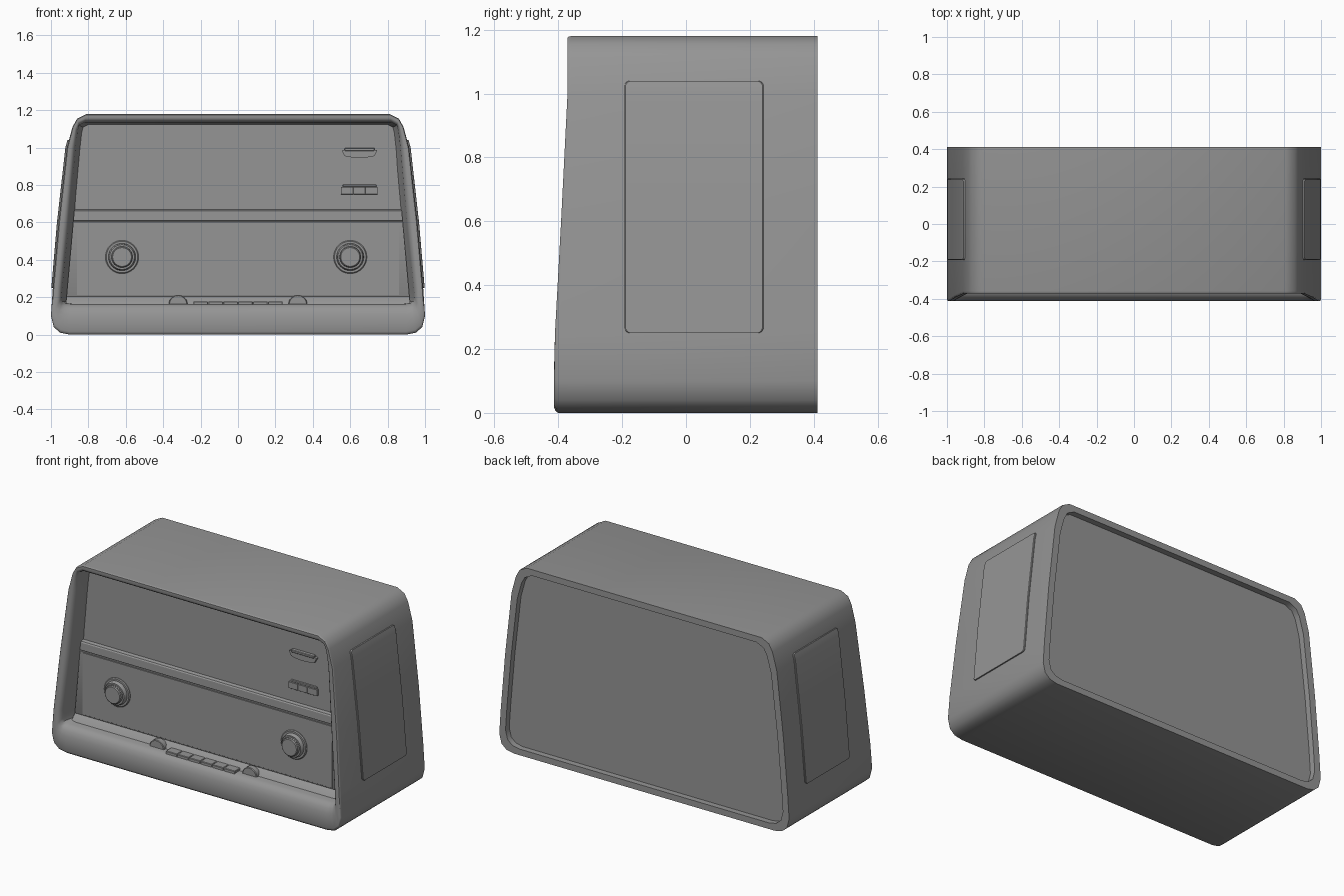
import bpy, bmesh, math

cube = bpy.data.objects.get("Cube")
if cube:
    bpy.data.objects.remove(cube, do_unlink=True)

GREY = (0.3, 0.3, 0.3, 1)
mat = bpy.data.materials.new("neutral grey")
mat.use_nodes = True
mat.diffuse_color = GREY
mat.node_tree.nodes["Principled BSDF"].inputs["Base Color"].default_value = GREY


def make(name, bm, angle=30):
    """Turn a bmesh into a finished, shaded object."""
    bmesh.ops.recalc_face_normals(bm, faces=bm.faces)
    mesh = bpy.data.meshes.new(name)
    bm.to_mesh(mesh)
    bm.free()
    mesh.materials.append(mat)
    obj = bpy.data.objects.new(name, mesh)
    bpy.context.collection.objects.link(obj)
    bpy.ops.object.select_all(action='DESELECT')
    obj.select_set(True)
    bpy.context.view_layer.objects.active = obj
    bpy.ops.object.shade_smooth_by_angle(angle=math.radians(angle))
    return obj


def loft(name, loops, cap=True, closed=True, angle=30):
    """Skin a list of equally long point loops."""
    bm = bmesh.new()
    rows = [[bm.verts.new(p) for p in loop] for loop in loops]
    n = len(rows[0])
    for a, b in zip(rows, rows[1:]):
        for i in range(n if closed else n - 1):
            j = (i + 1) % n
            bm.faces.new((a[i], a[j], b[j], b[i]))
    if cap:
        bm.faces.new(rows[0])
        bm.faces.new(rows[-1])
    return make(name, bm, angle)


def lathe(name, profile, x, y, z, steps=40):
    """Spin (radius, forward offset) pairs around an axis along y."""
    turns = [math.tau * i / steps for i in range(steps)]
    return loft(name, [[(x + r * math.cos(a), y - d, z + r * math.sin(a))
                        for a in turns] for r, d in profile])


def box(name, x0, x1, y0, y1, z0, z1, bevel=0.003):
    bm = bmesh.new()
    bmesh.ops.create_cube(bm, size=1)
    for v in bm.verts:
        v.co = (x0 + (x1 - x0) * (v.co.x + 0.5), y0 + (y1 - y0) * (v.co.y + 0.5),
                z0 + (z1 - z0) * (v.co.z + 0.5))
    bmesh.ops.bevel(bm, geom=bm.edges[:], offset=bevel, segments=1, affect='EDGES', profile=0.5)
    return make(name, bm)


# Half outlines of the case and of its front opening, bottom to top
OUTER = [(0, 0), (.9, 0), (.95, .01), (.985, .04), (1, .1), (.99, .25), (.96, .6),
         (.915, 1), (.885, 1.11), (.86, 1.155), (.81, 1.18), (0, 1.18)]
INNER = [(0, .165), (.9, .165), (.925, .168), (.938, .177), (.941, .2), (.936, .25), (.9, .6),
         (.865, 1), (.855, 1.09), (.848, 1.118), (.82, 1.132), (0, 1.132)]


def front(z):
    """Depth of the leaning front edge at a height."""
    return -0.413 + 0.042 * min(1, max(0, (z - 0.2) / 0.77))


def ring(half, depth):
    full = half + [(-x, z) for x, z in half[-2:0:-1]]
    return [(x, depth(z), z) for x, z in full]


def blend(t):
    return [(a + (c - a) * t, b + (d - b) * t) for (a, b), (c, d) in zip(OUTER, INNER)]


# Case: recessed back, outer skin, rounded front rim and recess wall
back = [(x * .957, .59 + (z - .59) * .935) for x, z in OUTER]
recess = [(max(0, x - .03), .165 + (z - .165) * .985) for x, z in INNER]
loops = [ring(back, lambda z: .375), ring(back, lambda z: .412), ring(OUTER, lambda z: .412)]
for t, push in ((0, .012), (.04, .004), (.1, 0), (.45, 0), (.65, .004), (.82, .014), (.93, .028), (1, .05)):
    loops.append(ring(blend(t), lambda z, p=push: front(z) + p))
loops.append(ring(recess, lambda z: -.25))
loft("case", loops, angle=40)

# Front panel: dial area, ledge, divider, groove, lower panel and sloped foot
profile = [(-.275, 1.13), (-.275, .668), (-.294, .662), (-.299, .655), (-.301, .61), (-.293, .608),
           (-.293, .604), (-.299, .602), (-.299, .21), (-.296, .204), (-.303, .2), (-.33, .16)]
loft("front_panel", [[(s * (.935 - .09 * z), y, z) for s in (-1, 1)] for y, z in profile],
     cap=False, closed=False)

# Raised plate on the lower panel
box("lower_plate", -.862, .862, -.302, -.295, .212, .598, .001)


def side_x(z):
    """Half width of the case at a height."""
    pts = OUTER[5:9]
    for (x0, z0), (x1, z1) in zip(pts, pts[1:]):
        if z <= z1:
            return x0 + (x1 - x0) * (z - z0) / (z1 - z0)
    return pts[-1][0]


# Side panels: thin plates with clipped corners that follow the case
for side, label in ((1, "left"), (-1, "right")):
    rows = []
    for z, cut in ((.25, .014), (.255, .005), (.264, 0), (.6, 0), (1, 0), (1.026, 0), (1.035, .005), (1.04, .014)):
        y0, y1, x = -.193 + cut, .243 - cut, side_x(z)
        rows.append([(side * (x + d), y, z) for d, y in ((-.01, y0), (.005, y0), (.008, y0 + .004),
                                                         (.008, y1 - .004), (.005, y1), (-.01, y1))])
    loft(label + "_side_panel", rows)

# Control knobs: flange, collar and cap with a ribbed edge
knob = [(.089, 0), (.089, .006), (.084, .011), (.073, .011), (.07, .028),
        (.066, .033), (.057, .033), (.055, .048), (.05, .053), (.001, .053)]
for side, label in ((1, "left"), (-1, "right")):
    x = .61 * side - .01
    lathe(label + "_knob", knob, x, -.3, .415)
    bm = bmesh.new()
    for i in range(24):
        a = math.tau * i / 24
        made = bmesh.ops.create_cube(bm, size=.005)
        bmesh.ops.translate(bm, verts=made["verts"],
                            vec=(x + .055 * math.cos(a), -.343, .415 + .055 * math.sin(a)))
    make(label + "_knob_ribs", bm)

    # Thumb wheels half sunk into the ledge
    lathe(label + "_thumb_wheel", [(.046, 0), (.05, .004), (.05, .036), (.046, .04), (.001, .04)],
          .32 * side, -.305, .162)

# Row of push keys
for i in range(6):
    x = -.24 + .08 * i
    box("push_key_%d" % (i + 1), x + .001, x + .079, -.372, -.305, .15, .178)

# Curved badge on the dial area, with a thin lip above
lower = [(.08 * s / 4, .945 + .01 * (s / 4) ** 2) for s in range(-4, 5)]
badge = lower + [(.095, .985), (.07, .992), (-.07, .992), (-.095, .985)]
loft("dial_badge", [[(.65 + x, y, z) for x, z in badge] for y in (-.265, -.29)])
box("dial_badge_lip", .57, .73, -.297, -.265, .982, .998)

# Small segmented indicator below the badge
for i in range(3):
    x = .55 + .066 * i
    box("indicator_%d" % (i + 1), x, x + .065, -.289, -.265, .75, .79, .001)
box("indicator_ridge", .56, .74, -.281, -.265, .788, .803)
